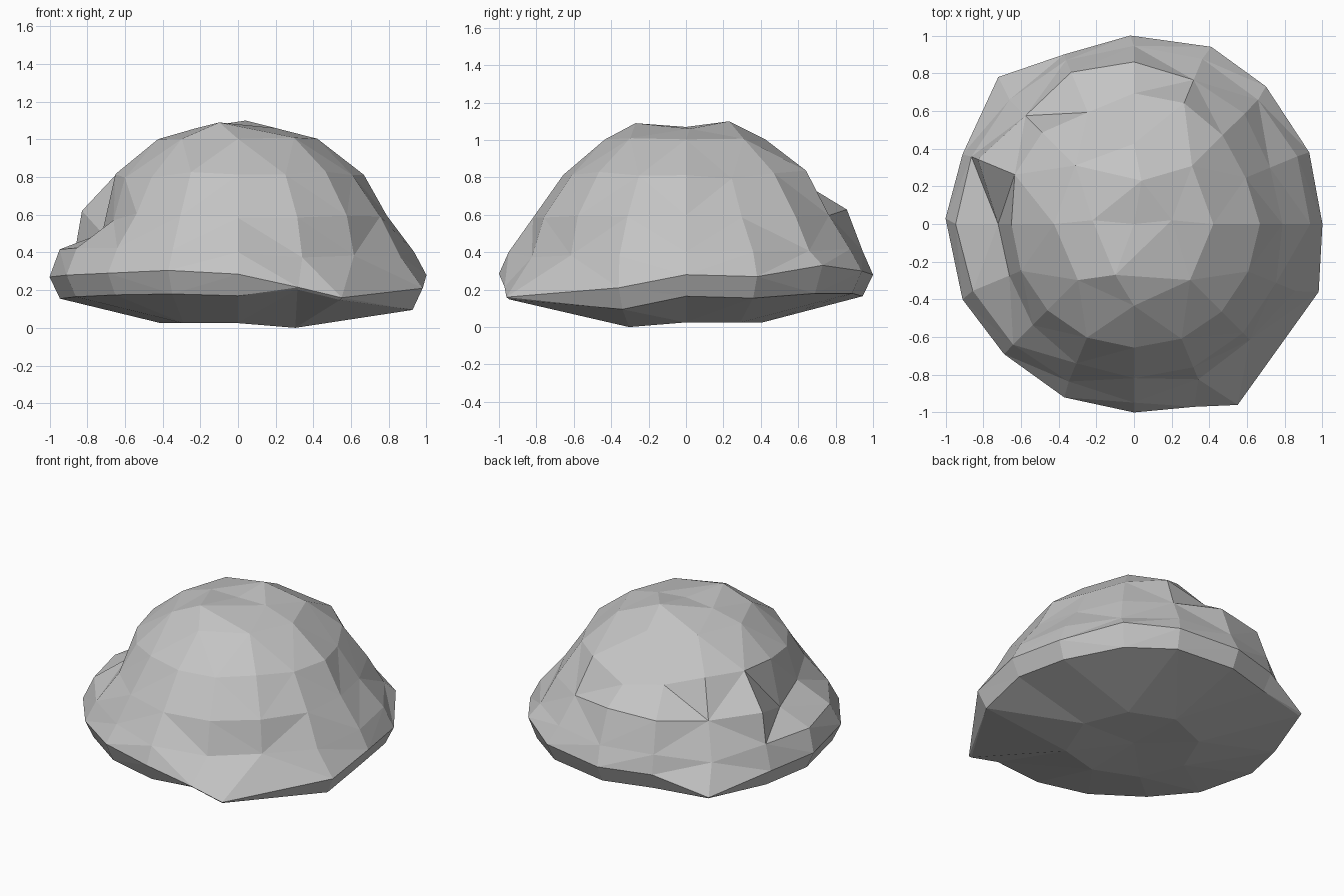
import bpy, bmesh, math, random
from mathutils import Vector

cube = bpy.data.objects.get("Cube")
if cube:
    bpy.data.objects.remove(cube, do_unlink=True)

random.seed(4)
SEGMENTS = 16

# Widest outline of the boulder, counter-clockwise from the +x side
RIM = [(1, 0, .28), (.93, .38, .27), (.7, .73, .33), (.41, .94, .3),
       (-.02, 1, .28), (-.37, .9, .28), (-.72, .78, .17), (-.91, .37, .25),
       (-1, .03, .27), (-.91, -.4, .28), (-.69, -.69, .29), (-.37, -.92, .305),
       (0, -1, .285), (.32, -.97, .215), (.55, -.96, .16), (.98, -.36, .21)]
SHARP = (6, 13, 14)


def dome_ring(count, radius, height, dents, jitter=.01):
    """Round ring, with dents given as {segment: (radius, height)}."""
    points = []
    for i in range(count):
        r, z = dents.get(i, (radius, height))
        r += random.uniform(-jitter, jitter)
        z += random.uniform(-jitter, jitter)
        a = math.tau * i / count
        points.append(Vector((r * math.cos(a), r * math.sin(a), z)))
    return points


def underside_ring():
    """Lower lip of the rim, which meets the rim at the sharp corners."""
    points = []
    for i, (x, y, z) in enumerate(RIM):
        if i in SHARP:
            points.append(Vector((x * .985, y * .985, z - .012)))
        else:
            points.append(Vector((x * .945, y * .945, min(z - .115, .18))))
    return points


def bridge(bm, low, high):
    """Triangles between two rings; the second may have half the points."""
    n, m = len(low), len(high)
    if n == m:
        for i in range(n):
            a, b, c, d = low[i], low[(i + 1) % n], high[(i + 1) % n], high[i]
            # Split each quad along its shorter diagonal
            if (a.co - c.co).length < (b.co - d.co).length:
                bm.faces.new((a, b, c))
                bm.faces.new((a, c, d))
            else:
                bm.faces.new((a, b, d))
                bm.faces.new((b, c, d))
        return
    for i in range(m):
        a, b, c = low[2 * i], low[2 * i + 1], low[(2 * i + 2) % n]
        p, q = high[i], high[(i + 1) % m]
        bm.faces.new((a, b, p))
        bm.faces.new((b, q, p))
        bm.faces.new((b, c, q))


def cap(bm, ring, point):
    tip = bm.verts.new(point)
    for i, v in enumerate(ring):
        bm.faces.new((v, ring[(i + 1) % len(ring)], tip))


# Ledge above the rim, then the dome with clefts on the left, right and back
ledge = dome_ring(SEGMENTS, .94, .41, {6: (.94, .36), 9: (.92, .43), 10: (.91, .42),
                                       11: (.9, .41), 13: (.89, .37), 14: (.87, .39),
                                       15: (.93, .39)})
shoulder = dome_ring(SEGMENTS, .82, .59, {0: (.78, .59), 1: (.78, .59), 4: (.86, .63),
                                          5: (.87, .61), 7: (.89, .63), 8: (.73, .5),
                                          9: (.72, .57), 10: (.76, .61), 11: (.79, .6)})
brow = dome_ring(SEGMENTS, .66, .82, {1: (.65, .8), 3: (.7, .84), 4: (.7, .73),
                                      5: (.65, .75), 6: (.68, .82), 7: (.68, .82),
                                      9: (.64, .79), 10: (.65, .79), 11: (.65, .82)})
crown = dome_ring(SEGMENTS // 2, .43, 1.01, {})
peaks = [Vector(p) for p in ((.2, .02, 1.06), (.04, .23, 1.1),
                             (-.22, .02, 1.06), (-.1, -.27, 1.09))]
base = dome_ring(SEGMENTS // 2, .41, .025, {7: (.43, 0)}, 0)

bm = bmesh.new()
rings = [[bm.verts.new(p) for p in ring] for ring in
         (underside_ring(), RIM, ledge, shoulder, brow, crown, peaks)]
for low, high in zip(rings, rings[1:]):
    bridge(bm, low, high)
cap(bm, rings[-1], (0, 0, 1.07))
foot = [bm.verts.new(p) for p in base]
bridge(bm, rings[0], foot)
cap(bm, foot, (0, 0, .035))
bmesh.ops.recalc_face_normals(bm, faces=bm.faces)

mesh = bpy.data.meshes.new("boulder")
bm.to_mesh(mesh)
bm.free()
boulder = bpy.data.objects.new("boulder", mesh)
bpy.context.collection.objects.link(boulder)

# Plain grey stone
stone = bpy.data.materials.new("grey_stone")
stone.use_nodes = True
grey = (.55, .55, .55, 1)
stone.diffuse_color = grey
shader = next(n for n in stone.node_tree.nodes if n.type == "BSDF_PRINCIPLED")
shader.inputs["Base Color"].default_value = grey
mesh.materials.append(stone)
